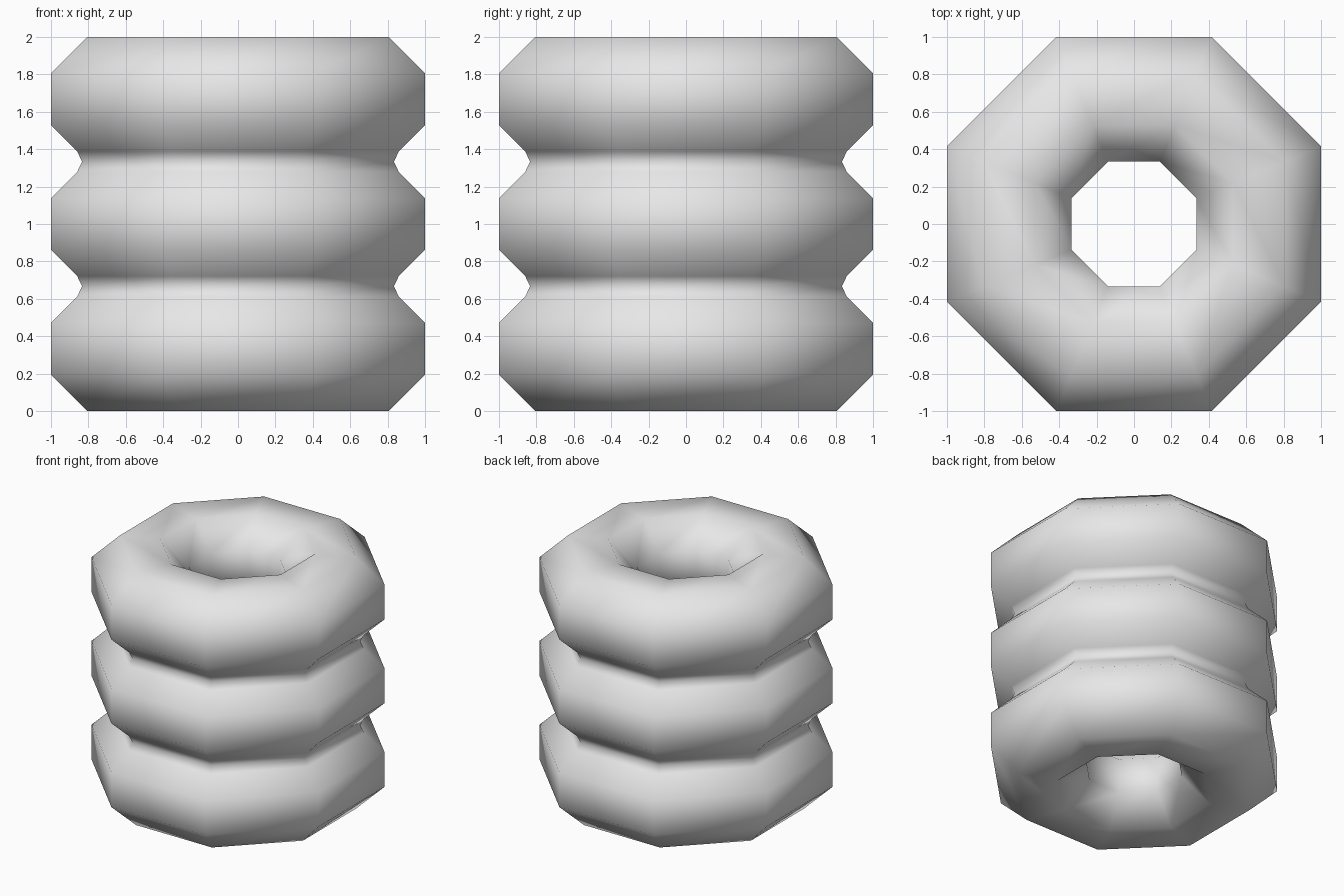
import bpy
import bmesh
from math import cos, sin, pi, radians

cube = bpy.data.objects.get("Cube")
if cube:
    bpy.data.objects.remove(cube, do_unlink=True)

SIDES = 8
TUBE = 1 / 3              # flat-to-centre radius of each ring's section
MID = 2 / 3               # flat-to-centre radius of the ring centreline
STRETCH = 1 / cos(pi / SIDES)
LEVELS = [TUBE, 3 * TUBE, 5 * TUBE]

grey = bpy.data.materials.new("light grey")
grey.use_nodes = True
colour = (0.8, 0.8, 0.8, 1)
grey.diffuse_color = colour
grey.node_tree.nodes["Principled BSDF"].inputs["Base Color"].default_value = colour


def half_section(sign):
    """One side of the wall, bottom to top, with softened necks between rings."""
    points = []
    for i, level in enumerate(LEVELS):
        for deg in (-67.5, -22.5, 22.5, 67.5):
            # Ends keep the full octagon corner, necks stop at the fillet
            a = radians(deg)
            x, z = TUBE * STRETCH * cos(a), TUBE * STRETCH * sin(a)
            joined = (deg == -67.5 and i > 0) or (deg == 67.5 and i < 2)
            if joined:
                x, z = x + 0.055, z - 0.055 * (1 if z > 0 else -1)
            points.append((MID + sign * x, level + z))
        if i < 2:
            points.append((MID + sign * 0.167, level + TUBE))
    return points


# Closed wall section: up the outside, down the inside
section = half_section(1) + half_section(-1)[::-1]

# Sweep the section around the octagon
bm = bmesh.new()
loops = []
for k in range(SIDES):
    a = 2 * pi * (k + 0.5) / SIDES
    loops.append([bm.verts.new((r * STRETCH * cos(a), r * STRETCH * sin(a), z))
                  for r, z in section])
for k in range(SIDES):
    here, there = loops[k], loops[(k + 1) % SIDES]
    for j in range(len(section)):
        n = (j + 1) % len(section)
        bm.faces.new((here[j], there[j], there[n], here[n]))
bmesh.ops.recalc_face_normals(bm, faces=bm.faces[:])
for face in bm.faces:
    face.smooth = True

mesh = bpy.data.meshes.new("stacked_rings")
bm.to_mesh(mesh)
bm.free()
mesh.materials.append(grey)
rings = bpy.data.objects.new("stacked_rings", mesh)
bpy.context.collection.objects.link(rings)
